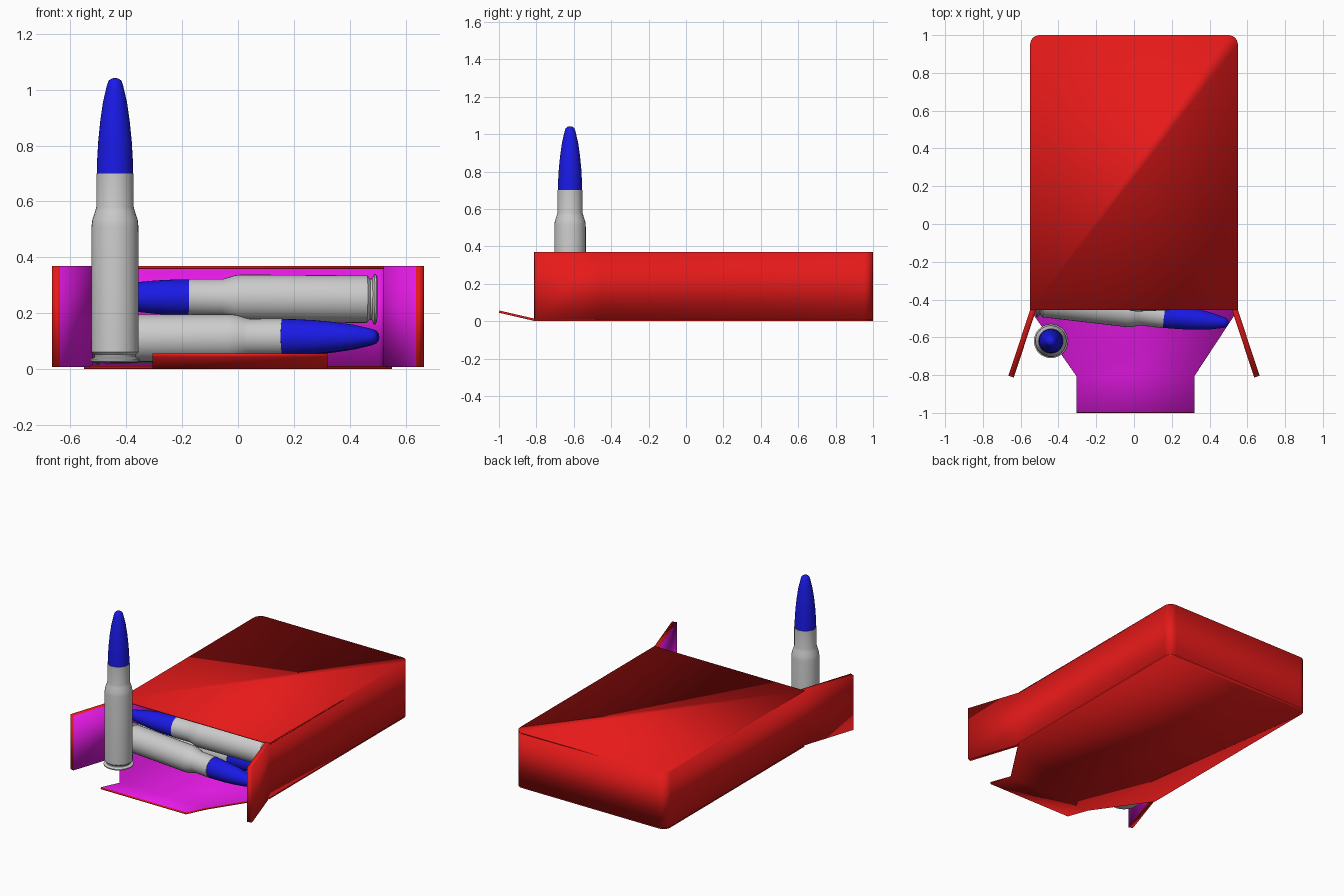
import bpy, bmesh, math
from mathutils import Vector

if "Cube" in bpy.data.objects:
    bpy.data.objects.remove(bpy.data.objects["Cube"])


def material(name, rgb):
    m = bpy.data.materials.new(name)
    m.diffuse_color = (*rgb, 1)
    m.use_nodes = True
    m.node_tree.nodes["Principled BSDF"].inputs["Base Color"].default_value = m.diffuse_color
    return m


RED = material("card_outside", (0.8, 0.01, 0.01))
MAGENTA = material("card_inside", (0.8, 0.01, 0.8))
BLUE = material("bullet_blue", (0.01, 0.01, 0.8))


def smooth(ob, angle):
    bpy.ops.object.select_all(action='DESELECT')
    ob.select_set(True)
    bpy.context.view_layer.objects.active = ob
    bpy.ops.object.shade_smooth_by_angle(angle=math.radians(angle))


def link(name, mesh):
    ob = bpy.data.objects.new(name, mesh)
    bpy.context.collection.objects.link(ob)
    return ob


def card(name, verts, faces, thickness):
    """Card sheet: red outside and edges, magenta inside."""
    me = bpy.data.meshes.new(name)
    me.from_pydata(verts, [], faces)
    me.materials.append(RED)
    me.materials.append(MAGENTA)
    ob = link(name, me)
    mod = ob.modifiers.new("thickness", 'SOLIDIFY')
    mod.thickness = thickness
    mod.offset = -1
    mod.use_even_offset = True
    mod.material_offset = 1
    mod.material_offset_rim = 0
    smooth(ob, 15)
    return ob


W, FRONT, BACK, H, R = 0.55, -0.455, 1.0, 0.37, 0.05

# plan outline from front left, around the rounded back, to front right
half = [(W, FRONT)] + [
    (W - R + R * math.cos(a), BACK - R + R * math.sin(a))
    for a in (math.radians(15 * i) for i in range(7))]
outline = [(-x, y) for x, y in half] + half[::-1]

# side and back walls with the two splayed flaps
path = [(-0.665, -0.803)] + outline + [(0.665, -0.803)]
n = len(path)
card("walls_and_side_flaps",
     [(x, y, 0.008) for x, y in path] + [(x, y, H - 0.001) for x, y in path],
     [(i + 1, i, n + i, n + i + 1) for i in range(n - 1)], 0.03)

# top panel
k = len(outline)
card("top_panel", [(x, y, H) for x, y in outline], [tuple(range(k))[::-1]], 0.011)

# bottom panel with tapered flap and raised tuck tab
tab = [(0.32, -0.805, 0), (-0.305, -0.805, 0), (-0.305, -1, 0.045), (0.32, -1, 0.045)]
card("bottom_panel_and_flap", [(x, y, 0) for x, y in outline] + tab,
     [tuple(range(k + 2)), (k + 1, k, k + 3, k + 2)], 0.012)


def lathe(name, profile, mat=None, sides=32):
    bm = bmesh.new()
    vs = [bm.verts.new((r, 0, z)) for r, z in profile]
    es = [bm.edges.new(p) for p in zip(vs, vs[1:])]
    bmesh.ops.spin(bm, geom=vs + es, cent=(0, 0, 0), axis=(0, 0, 1),
                   angle=math.tau, steps=sides)
    bmesh.ops.remove_doubles(bm, verts=bm.verts, dist=1e-5)
    bmesh.ops.recalc_face_normals(bm, faces=bm.faces)
    me = bpy.data.meshes.new(name)
    bm.to_mesh(me)
    bm.free()
    if mat:
        me.materials.append(mat)
    return me


# cartridge profiles: radius, distance from base
case_mesh = lathe("casing", [
    (0, 0), (0.082, 0), (0.09, 0.005), (0.09, 0.011), (0.074, 0.018), (0.074, 0.026),
    (0.085, 0.036), (0.084, 0.485), (0.081, 0.51), (0.071, 0.54), (0.067, 0.555),
    (0.067, 0.675), (0, 0.675)])
bullet_mesh = lathe("bullet", [
    (0, 0.67), (0.065, 0.67), (0.064, 0.72), (0.060, 0.79), (0.053, 0.86),
    (0.043, 0.93), (0.029, 0.99), (0.023, 1.007), (0.012, 1.015), (0, 1.017)], BLUE)

# one standing cartridge, three lying in the box: base point, tip point
cartridges = {
    "standing": ((-0.44, -0.62, 0.025), (-0.44, -0.62, 1.04)),
    "lower_front": ((-0.51, -0.405, 0.11), (0.5, -0.525, 0.117)),
    "lower_back": ((-0.51, -0.25, 0.105), (0.5, -0.30, 0.115)),
    "upper": ((0.497, -0.36, 0.25), (-0.517, -0.40, 0.26)),
}
for name, (base, tip) in cartridges.items():
    turn = (Vector(tip) - Vector(base)).to_track_quat('Z', 'Y')
    for part, me in (("casing", case_mesh), ("bullet", bullet_mesh)):
        ob = link(f"{name}_{part}", me)
        ob.location = base
        ob.rotation_euler = turn.to_euler()
        if name == "standing":
            smooth(ob, 40)
